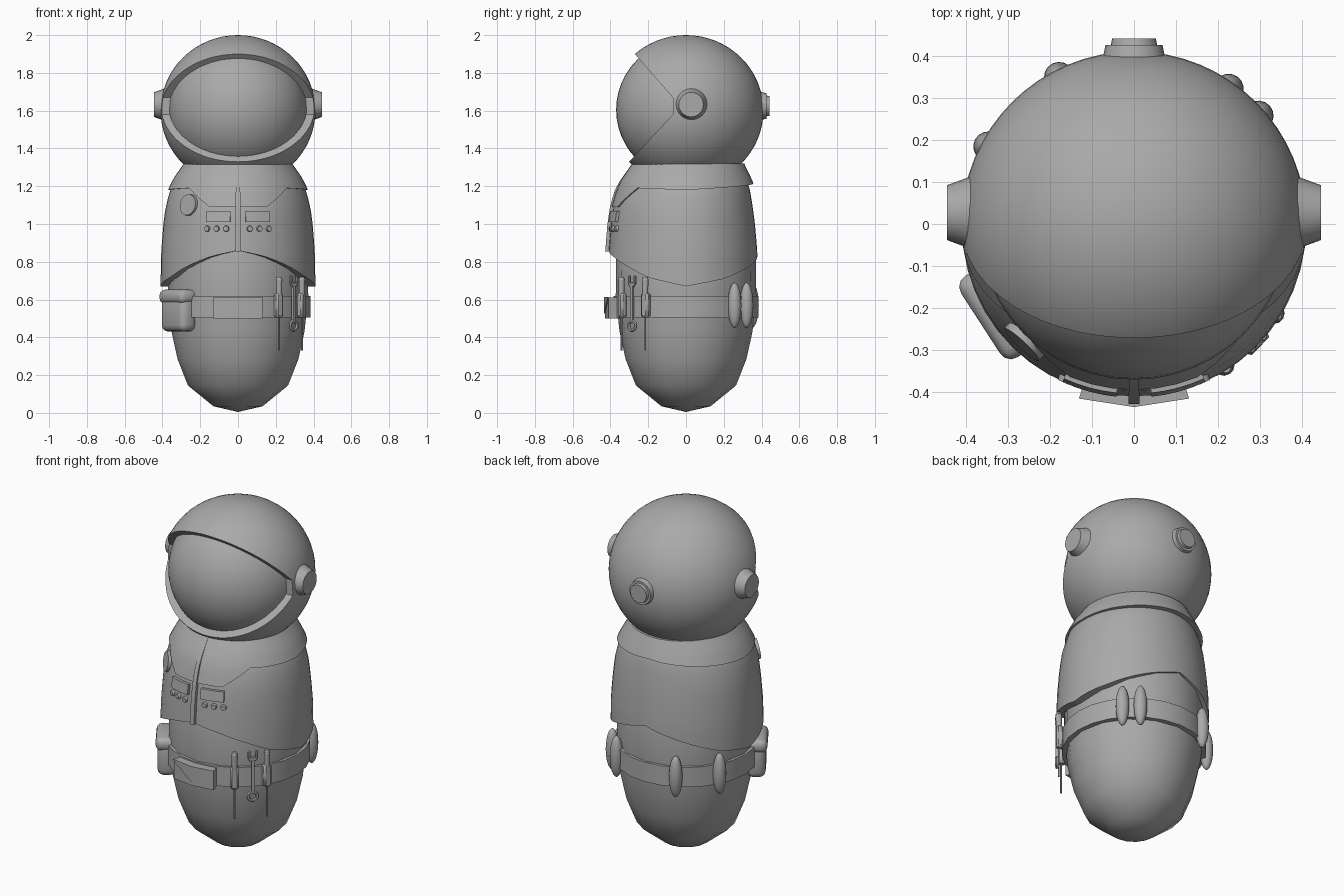
import bpy, bmesh, math
from mathutils import Matrix, Vector

if "Cube" in bpy.data.objects:
    bpy.data.objects.remove(bpy.data.objects["Cube"])

grey = bpy.data.materials.new("suit grey")
grey.diffuse_color = (0.4, 0.4, 0.4, 1)
grey.use_nodes = True
grey.node_tree.nodes["Principled BSDF"].inputs["Base Color"].default_value = grey.diffuse_color


def finish(name, bm, angle=35):
    bmesh.ops.recalc_face_normals(bm, faces=bm.faces)
    me = bpy.data.meshes.new(name)
    bm.to_mesh(me)
    bm.free()
    me.materials.append(grey)
    ob = bpy.data.objects.new(name, me)
    bpy.context.collection.objects.link(ob)
    shade(ob, angle)
    return ob


def shade(ob, angle=35):
    bpy.ops.object.select_all(action='DESELECT')
    ob.select_set(True)
    bpy.context.view_layer.objects.active = ob
    bpy.ops.object.shade_smooth_by_angle(angle=math.radians(angle))


def lerp_table(table, t):
    """Piecewise linear lookup; rows are (key, values...)."""
    if t <= table[0][0]:
        return table[0][1:]
    for a, b in zip(table, table[1:]):
        if t <= b[0]:
            f = (t - a[0]) / (b[0] - a[0])
            return tuple(p + (q - p) * f for p, q in zip(a[1:], b[1:]))
    return table[-1][1:]


def shell(name, prof, top, bottom, start=-180, end=180, segs=48, rows=6, offset=0.0, thick=0.03):
    """Thick curved sheet wrapped round the body; angle 0 is the front.
    prof rows: z, side radius, front radius, back radius. bottom: z or table by |angle|."""
    bm = bmesh.new()
    full = end - start >= 360
    loops = []
    for i in range(segs if full else segs + 1):
        deg = start + (end - start) * i / segs
        a = math.radians(deg)
        low = bottom if isinstance(bottom, float) else lerp_table(bottom, abs(deg))[0]
        zs = [top + (low - top) * k / rows for k in range(rows + 1)]
        loop = []
        for off, zz in ((offset, zs), (offset - thick, zs[::-1])):
            for z in zz:
                rx, rf, rb = (r + off for r in lerp_table(prof, z))
                ry = rf if math.cos(a) > 0 else rb
                loop.append(bm.verts.new((rx * math.sin(a), -ry * math.cos(a), z)))
        loops.append(loop)
    n = len(loops[0])
    pairs = list(zip(loops, loops[1:])) + ([(loops[-1], loops[0])] if full else [])
    for p, q in pairs:
        for k in range(n):
            bm.faces.new((p[k], q[k], q[(k + 1) % n], p[(k + 1) % n]))
    if not full:
        for loop in (loops[0], loops[-1]):
            for k in range(rows):
                bm.faces.new((loop[k], loop[k + 1], loop[n - 2 - k], loop[n - 1 - k]))
    return finish(name, bm)


def place(deg, r, z):
    """Frame on the body surface, local -y pointing outward."""
    a = math.radians(deg)
    return Matrix.Translation((r * math.sin(a), -r * math.cos(a), z)) @ Matrix.Rotation(a, 4, 'Z')


def cone(name, r1, r2, depth, mat, segs=24):
    """Cone centred on mat along its local z."""
    bm = bmesh.new()
    bmesh.ops.create_cone(bm, cap_ends=True, segments=segs, radius1=r1, radius2=r2, depth=depth, matrix=mat)
    return finish(name, bm)


def ball(name, radii, mat, u=48, v=24):
    bm = bmesh.new()
    bmesh.ops.create_uvsphere(bm, u_segments=u, v_segments=v, radius=1,
                              matrix=mat @ Matrix.Diagonal((*radii, 1)))
    return finish(name, bm, 60)


def box(name, size, mat, bevel=0.0, segs=3):
    bm = bmesh.new()
    bmesh.ops.create_cube(bm, size=1, matrix=Matrix.Diagonal((*size, 1)))
    if bevel:
        bmesh.ops.bevel(bm, geom=bm.edges[:], offset=bevel, segments=segs, profile=0.5, affect='EDGES')
    bm.transform(mat)
    return finish(name, bm, 40)


OUT = Matrix.Rotation(math.radians(90), 4, 'X')   # local z -> outward (-y)

# Lower body: coarse lathe with a blunt tip
bm = bmesh.new()
prev = None
tip = bm.verts.new((0, 0, 0.005))
for z, r in ((0.035, 0.13), (0.145, 0.265), (0.285, 0.32), (0.43, 0.352), (0.62, 0.372), (0.9, 0.37), (1.3, 0.25)):
    ring = [bm.verts.new((r * math.sin(k * math.pi / 8), -r * math.cos(k * math.pi / 8), z)) for k in range(16)]
    for k in range(16):
        j = (k + 1) % 16
        bm.faces.new((tip, ring[k], ring[j]) if prev is None else (prev[k], prev[j], ring[j], ring[k]))
    prev = ring
bm.faces.new(prev)
finish("lower_body", bm, 50)

# Jacket with a wavy hem, and the collar cape over it
jacket = [(0.67, 0.41, 0.42, 0.38), (0.85, 0.407, 0.41, 0.378), (1.0, 0.395, 0.398, 0.365),
          (1.1, 0.382, 0.383, 0.352), (1.2, 0.352, 0.352, 0.335), (1.33, 0.265, 0.26, 0.28)]
shell("jacket", jacket, 1.33, [(0, 0.86), (20, 0.83), (40, 0.78), (62, 0.715), (90, 0.67),
                               (122, 0.71), (150, 0.77), (180, 0.83)], rows=10, thick=0.045)
collar = [(1.08, 0.397, 0.397, 0.38), (1.19, 0.367, 0.365, 0.368), (1.25, 0.336, 0.333, 0.342),
          (1.32, 0.287, 0.285, 0.308)]
shell("collar_cape", collar, 1.32, [(0, 1.09), (22.5, 1.09), (45, 1.19), (90, 1.18), (180, 1.215)])

# Front closure strip, chest plates, buttons and round patch
shell("closure_strip", jacket, 1.32, 0.855, -1.8, 1.8, 2, 10, offset=0.018)
for s, side in ((-1, "left"), (1, "right")):
    a, b = sorted((s * 5.8, s * 24.5))
    shell("chest_plate_" + side, jacket, 1.068, 1.01, a, b, 4, 1, offset=0.016, thick=0.02)
    for k in range(3):
        cone("chest_button_%s_%d" % (side, k), 0.018, 0.014, 0.02,
             place(s * (9 + 7.5 * k), 0.402, 0.975) @ OUT, 12)
cone("round_patch", 0.058, 0.056, 0.02, place(-43, 0.382, 1.1) @ Matrix.Rotation(math.radians(-9), 4, 'X') @ OUT)

# Belt and buckle with pointed flap
belt = [(0, 0.384, 0.384, 0.384), (1, 0.384, 0.384, 0.384)]
shell("belt", belt, 0.62, 0.505, segs=24, rows=1, thick=0.03)
shell("buckle", belt, 0.612, 0.5, -17.5, 17.5, 2, 1, offset=0.045, thick=0.06)
shell("buckle_flap", belt, 0.614, [(0, 0.525), (17.5, 0.609)], -17.5, 17.5, 2, 1, offset=0.051, thick=0.01)

# Pouch
box("pouch_body", (0.22, 0.10, 0.19), place(-57, 0.375, 0.525), 0.035)
box("pouch_flap", (0.23, 0.115, 0.075), place(-57, 0.377, 0.615), 0.03)

# Rounded pods on the belt at the back
for k, deg in enumerate((131, 145, -153, -118)):
    ball("belt_pod_%d" % k, (0.036, 0.036, 0.12), place(deg, 0.392, 0.57), 16, 12)

# Screwdrivers in belt loops
for k, (deg, r) in enumerate(((32.5, 0.405), (57.5, 0.402))):
    cone("driver_handle_%d" % k, 0.014, 0.017, 0.15, place(deg, r, 0.635), 12)
    cone("driver_cap_%d" % k, 0.018, 0.012, 0.015, place(deg, r, 0.712), 12)
    cone("driver_blade_%d" % k, 0.005, 0.005, 0.24, place(deg, r, 0.45), 8)
    box("driver_loop_%d" % k, (0.045, 0.04, 0.13), place(deg, r - 0.005, 0.57), 0.01, 1)

# Wrench: shaft, forked head and ring end
spot = place(46, 0.41, 0)
box("wrench_shaft", (0.018, 0.012, 0.19), spot @ Matrix.Translation((0, 0, 0.58)))
box("wrench_head", (0.045, 0.014, 0.025), spot @ Matrix.Translation((0, 0, 0.68)), 0.005, 1)
for s in (-1, 1):
    box("wrench_prong_%d" % (s + 1), (0.015, 0.014, 0.05),
        spot @ Matrix.Translation((s * 0.02, 0, 0.703)), 0.004, 1)
bpy.ops.mesh.primitive_torus_add(major_radius=0.025, minor_radius=0.009, major_segments=16, minor_segments=6)
ring = bpy.context.object
ring.name = "wrench_ring"
ring.matrix_world = spot @ Matrix.Translation((0, 0, 0.462)) @ OUT
ring.data.materials.append(grey)
shade(ring)

# Helmet: ball with the face wedge cut away
helmet = ball("helmet", (0.41, 0.41, 0.4), Matrix.Translation((0, 0, 1.6)), 64, 32)
bm = bmesh.new()
outline = [(-0.07, 1.58), (-0.55, 1.06), (-1, 1.06), (-1, 2.15), (-0.49, 2.15), (-0.07, 1.67)]
face = bm.faces.new([bm.verts.new((-0.6, y, z)) for y, z in outline])
ext = bmesh.ops.extrude_face_region(bm, geom=[face])
bmesh.ops.translate(bm, vec=Vector((1.2, 0, 0)), verts=[g for g in ext["geom"] if isinstance(g, bmesh.types.BMVert)])
cutter = finish("face_cutter", bm)
cutter.hide_render = True
mod = helmet.modifiers.new("face_opening", 'BOOLEAN')
mod.operation = 'DIFFERENCE'
mod.solver = 'EXACT'
mod.object = cutter
bpy.context.view_layer.objects.active = helmet
bpy.ops.object.modifier_apply(modifier=mod.name)
bpy.data.objects.remove(cutter)
shade(helmet)
ball("visor", (0.37, 0.37, 0.37), Matrix.Translation((0, 0, 1.605)))

# Ear caps and rear port
for s, side in ((-1, "left"), (1, "right")):
    turn = Matrix.Rotation(math.radians(90 * s), 4, 'Y')
    cone("ear_cap_" + side, 0.089, 0.065, 0.065, Matrix.Translation((s * 0.4125, 0.027, 1.632)) @ turn)
back = Matrix.Rotation(math.radians(-90), 4, 'X')
cone("rear_port_rim", 0.076, 0.068, 0.04, Matrix.Translation((0, 0.405, 1.625)) @ back)
cone("rear_port_cap", 0.058, 0.052, 0.03, Matrix.Translation((0, 0.426, 1.625)) @ back)
